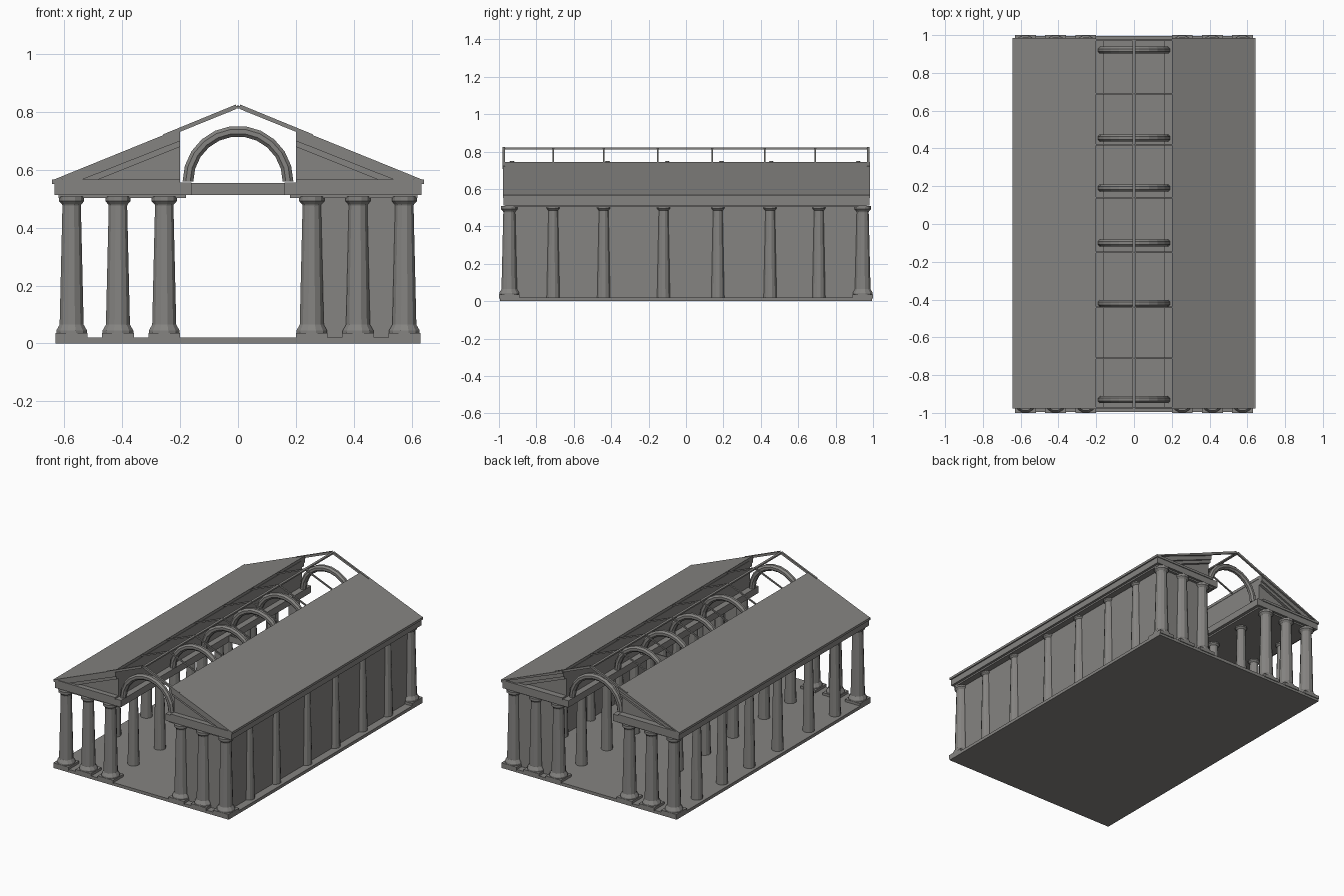
import bpy, bmesh, math

if "Cube" in bpy.data.objects:
    bpy.data.objects.remove(bpy.data.objects["Cube"])

stone = bpy.data.materials.new("grey_stone")
stone.diffuse_color = (0.235, 0.23, 0.22, 1)
stone.use_nodes = True
stone.node_tree.nodes["Principled BSDF"].inputs["Base Color"].default_value = stone.diffuse_color


def finish(name, bm):
    bmesh.ops.recalc_face_normals(bm, faces=bm.faces)
    me = bpy.data.meshes.new(name)
    bm.to_mesh(me)
    bm.free()
    me.materials.append(stone)
    ob = bpy.data.objects.new(name, me)
    bpy.context.collection.objects.link(ob)
    return ob


def prism(name, pts, y0, y1, s=1):
    """Extrude an x-z outline along y; s = -1 mirrors it across x."""
    bm = bmesh.new()
    a = [bm.verts.new((s * x, y0, z)) for x, z in pts]
    b = [bm.verts.new((s * x, y1, z)) for x, z in pts]
    bm.faces.new(a)
    bm.faces.new(b)
    n = len(pts)
    for i in range(n):
        j = (i + 1) % n
        bm.faces.new((a[i], a[j], b[j], b[i]))
    return finish(name, bm)


def box(name, x0, x1, y0, y1, z0, z1, s=1):
    return prism(name, [(x0, z0), (x1, z0), (x1, z1), (x0, z1)], y0, y1, s)


def skin(bm, rings):
    for r, q in zip(rings, rings[1:]):
        n = len(r)
        for i in range(n):
            bm.faces.new((r[i], r[(i + 1) % n], q[(i + 1) % n], q[i]))
    bm.faces.new(rings[0])
    bm.faces.new(rings[-1])


def column(name, x, y, profile, sides=12):
    bm = bmesh.new()
    rings = [[bm.verts.new((x + r * math.cos(2 * math.pi * (i + .5) / sides),
                            y + r * math.sin(2 * math.pi * (i + .5) / sides), z))
              for i in range(sides)] for r, z in profile]
    skin(bm, rings)
    return finish(name, bm)


def arch(name, y, rx=0.173, rz=0.174, z0=0.56, tube=0.02, segs=11, sides=8):
    bm = bmesh.new()
    rings = []
    for k in range(segs + 1):
        t = math.pi * k / segs
        ring = []
        for i in range(sides):
            p = 2 * math.pi * (i + .5) / sides
            d = tube * math.cos(p)
            ring.append(bm.verts.new(((rx + d) * math.cos(t), y + tube * math.sin(p),
                                      z0 + (rz + d) * math.sin(t))))
        rings.append(ring)
    skin(bm, rings)
    return finish(name, bm)


END_Y = 0.945
SIDE_Y = (-0.71, -0.44, -0.12, 0.17, 0.45, 0.71)
END_PROFILE = [(0.055, 0.035), (0.055, 0.045), (0.043, 0.065), (0.033, 0.475),
               (0.034, 0.48), (0.045, 0.492), (0.045, 0.508)]
SIDE_PROFILE = [(0.036, 0.018), (0.026, 0.485), (0.036, 0.495), (0.036, 0.508)]


def roof_z(x):
    return 0.825 - 0.406 * x


# Floor slab
box("floor", -0.63, 0.63, -0.995, 0.995, 0, 0.02)

# Right side wall, wrapping around both ends
box("right_wall", 0.57, 0.58, -END_Y, END_Y, 0.02, 0.51)
for e in (-1, 1):
    box("end_wall", 0.26, 0.575, e * END_Y - 0.004, e * END_Y + 0.004, 0.02, 0.51)

for s in (-1, 1):
    # End columns on plinths
    for e in (-1, 1):
        for x in (0.255, 0.415, 0.575):
            box("plinth", x - 0.055, x + 0.055, e * END_Y - 0.055, e * END_Y + 0.055,
                0.015, 0.036, s)
            column("end_column", s * x, e * END_Y, END_PROFILE)
    # Outer and inner rows of slimmer columns
    for y in SIDE_Y:
        column("side_column", s * 0.575, y, SIDE_PROFILE)
        column("inner_column", s * 0.255, y, SIDE_PROFILE)

    # Entablature
    box("architrave", 0.18, 0.62, -0.965, 0.965, 0.503, 0.515, s)
    box("entablature", 0.16, 0.635, -0.975, 0.98, 0.513, 0.557, s)
    box("cornice", 0.2, 0.643, -0.978, 0.985, 0.552, 0.567, s)

    # Attic body with recessed pediment face, roof slab, raking mouldings
    prism("attic", [(0.2, 0.56), (0.6, 0.56), (0.2, roof_z(0.2) - 0.02)],
          -0.945, 0.945, s)
    prism("roof_slab", [(0.2, roof_z(0.2) - 0.018), (0.643, roof_z(0.643) - 0.008),
                        (0.643, roof_z(0.643)), (0.2, roof_z(0.2))], -0.978, 0.985, s)
    for e in (-1, 1):
        prism("raking_moulding", [(0.2, 0.68), (0.5, 0.56), (0.62, 0.56),
                                  (0.2, roof_z(0.2) - 0.01)], e * 0.94, e * 0.962, s)
        prism("raking_cornice", [(0.2, 0.70), (0.555, 0.56), (0.63, 0.56),
                                 (0.2, roof_z(0.2) - 0.005)], e * 0.94, e * 0.973, s)
        # Gable rafters closing the open ridge at each end
        prism("gable_rafter", [(0.26, roof_z(0.26) - 0.012), (0.26, roof_z(0.26) + 0.003),
                               (0.007, 0.826), (0.007, 0.81)], e * 0.968, e * 0.98, s)

    # Thin rafters across the open roof
    for y in (-0.71, -0.44, -0.15, 0.14, 0.42, 0.69):
        prism("rafter", [(0.205, 0.73), (0.205, 0.739), (0, 0.823), (0, 0.814)],
              y - 0.004, y + 0.004, s)

# Ridge bar and tie beam
box("ridge_bar", -0.008, 0.008, -0.975, 0.98, 0.812, 0.821)
box("tie_beam", -0.16, 0.16, 0.136, 0.144, 0.513, 0.555)

# Arched ribs over the nave
for y in (-0.93, -0.42, -0.10, 0.19, 0.455, 0.92):
    arch("arch_rib", y)
